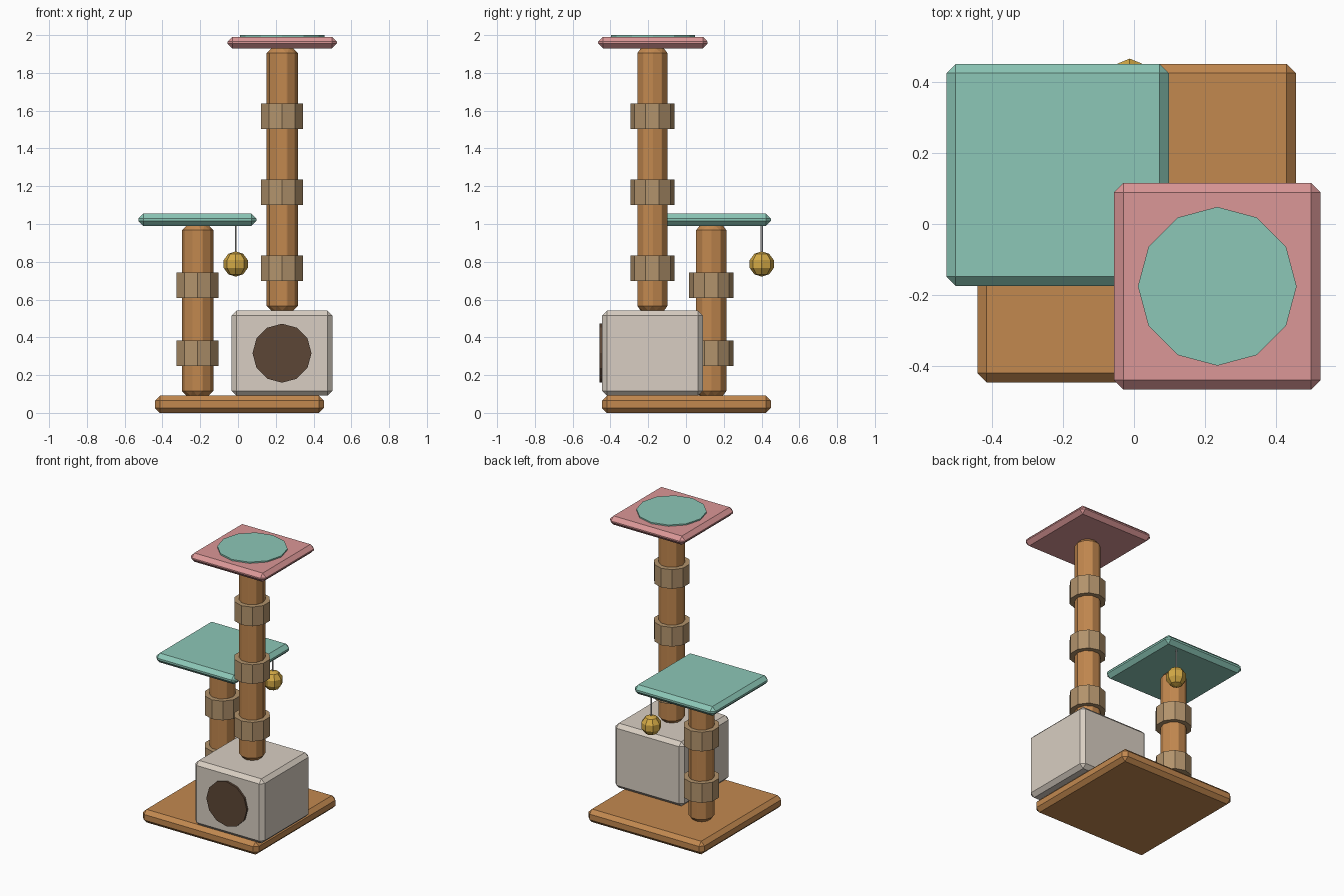
import bpy
import math

if "Cube" in bpy.data.objects:
    bpy.data.objects.remove(bpy.data.objects["Cube"])


def material(name, r, g, b):
    def lin(c):
        c /= 255
        return c / 12.92 if c < 0.04 else ((c + 0.055) / 1.055) ** 2.4
    m = bpy.data.materials.new(name)
    m.diffuse_color = (lin(r), lin(g), lin(b), 1)
    m.use_nodes = True
    m.node_tree.nodes["Principled BSDF"].inputs["Base Color"].default_value = m.diffuse_color
    return m


WOOD = material("warm wood", 194, 136, 79)
ROPE = material("rope tan", 178, 147, 108)
CREAM = material("cream carpet", 216, 206, 194)
TEAL = material("teal plush", 140, 199, 183)
PINK = material("pink plush", 219, 151, 151)
DARK = material("dark opening", 92, 70, 54)
GOLD = material("gold toy", 212, 170, 70)
STRING = material("grey string", 190, 190, 190)


def finish(name, mat, bevel=0.0):
    ob = bpy.context.object
    ob.name = name
    ob.data.materials.append(mat)
    if bevel:
        mod = ob.modifiers.new("Bevel", 'BEVEL')
        mod.width = bevel
        mod.segments = 1
        mod.limit_method = 'ANGLE'
        mod.angle_limit = math.radians(30)
    return ob


def box(name, mat, x, y, z, bevel=0.026):
    """Bevelled box from (min, max) ranges."""
    bpy.ops.mesh.primitive_cube_add(
        size=1, location=[(a + b) / 2 for a, b in (x, y, z)])
    ob = bpy.context.object
    ob.scale = [b - a for a, b in (x, y, z)]
    bpy.ops.object.transform_apply(location=False, rotation=False, scale=True)
    return finish(name, mat, bevel)


def cylinder(name, mat, x, y, z0, z1, radius, sides, bevel=0.0):
    bpy.ops.mesh.primitive_cylinder_add(
        vertices=sides, radius=radius, depth=z1 - z0,
        location=(x, y, (z0 + z1) / 2))
    return finish(name, mat, bevel)


def post(name, x, y, z0, z1, rope_heights):
    """Wooden post with rope bands around it."""
    cylinder(name, WOOD, x, y, z0, z1, 0.0875, 10, 0.025)
    for i, h in enumerate(rope_heights):
        cylinder(f"{name}_rope_band_{i + 1}", ROPE, x, y,
                 h - 0.067, h + 0.067, 0.117, 10)


# Base board and hiding house
box("base", WOOD, (-0.44, 0.455), (-0.445, 0.45), (0, 0.091))
box("house", CREAM, (-0.035, 0.5), (-0.445, 0.09), (0.091, 0.541))

# Round house entrance
bpy.ops.mesh.primitive_cylinder_add(
    vertices=12, radius=0.156, depth=0.016, location=(0.233, -0.451, 0.316),
    rotation=(math.pi / 2, 0, 0))
finish("house_entrance", DARK)

# Posts
post("tall_post", 0.234, -0.178, 0.541, 1.93, (0.766, 1.168, 1.571))
post("short_post", -0.214, 0.134, 0.091, 0.992, (0.316, 0.675))

# Platforms
box("middle_platform", TEAL, (-0.527, 0.098), (-0.174, 0.45), (0.99, 1.055))
box("top_platform", PINK, (-0.056, 0.524), (-0.465, 0.115), (1.93, 1.991))
cylinder("top_cushion", TEAL, 0.234, -0.175, 1.985, 2.0, 0.223, 12)

# Hanging toy
cylinder("toy_string", STRING, -0.012, 0.401, 0.84, 1.0, 0.006, 6)
bpy.ops.mesh.primitive_uv_sphere_add(
    segments=8, ring_count=5, radius=0.067, location=(-0.012, 0.401, 0.788))
finish("toy_ball", GOLD)
